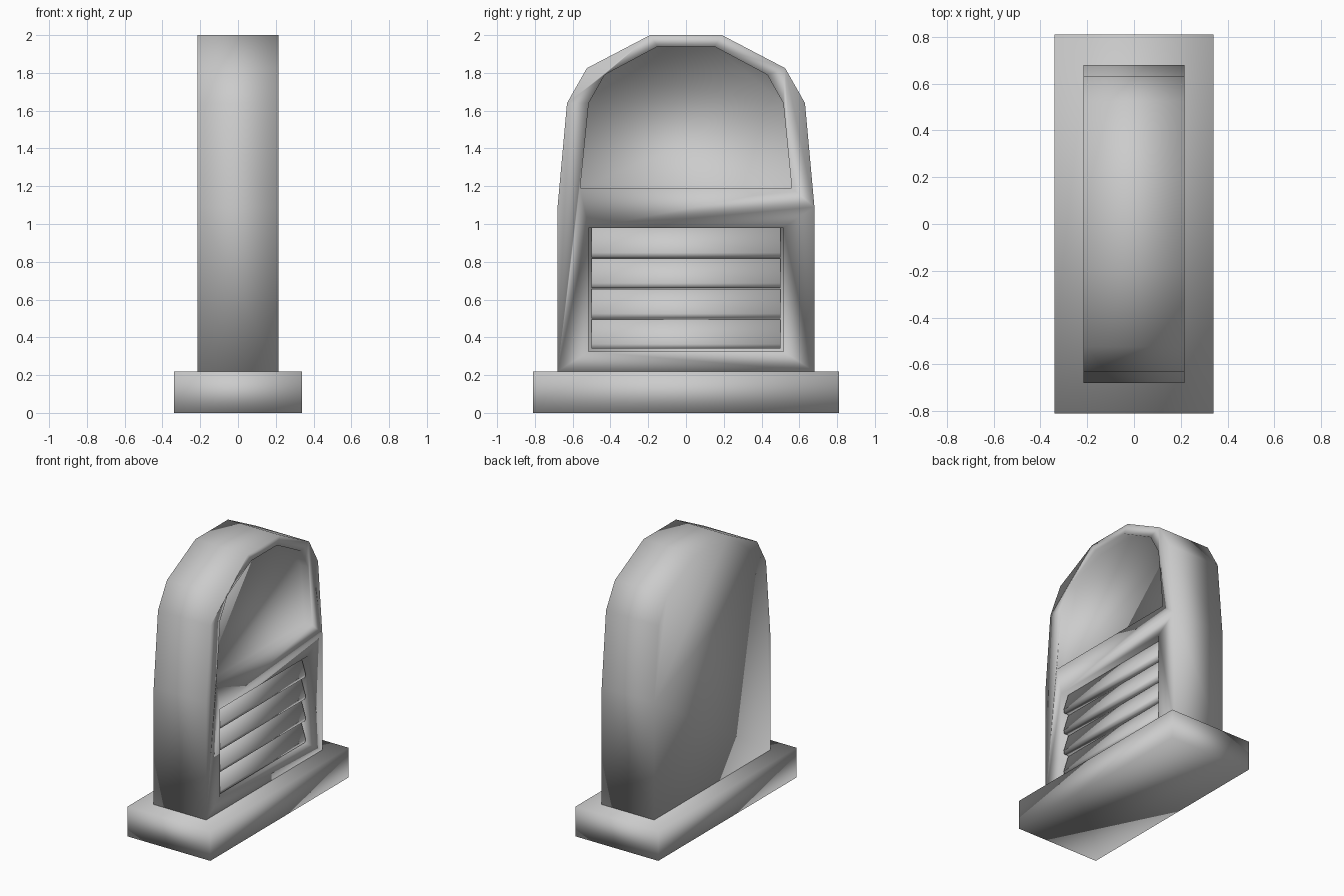
import bpy, bmesh

if "Cube" in bpy.data.objects:
    bpy.data.objects.remove(bpy.data.objects["Cube"])

FRONT = 0.215   # x of the detailed face
DEPTH = 0.06    # depth of both recesses


def prism(name, points, axis, lo, hi):
    """Extrude a closed 2D profile along x (points are y,z) or y (points are x,z)."""
    def place(a, b, t):
        return (t, a, b) if axis == 'x' else (a, t, b)
    bm = bmesh.new()
    face = bm.faces.new([bm.verts.new(place(a, b, lo)) for a, b in points])
    ext = bmesh.ops.extrude_face_region(bm, geom=[face])
    vec = place(0, 0, hi - lo)
    bmesh.ops.translate(bm, vec=vec,
                        verts=[v for v in ext['geom'] if isinstance(v, bmesh.types.BMVert)])
    bmesh.ops.recalc_face_normals(bm, faces=bm.faces)
    for f in bm.faces:
        f.smooth = True
    mesh = bpy.data.meshes.new(name)
    bm.to_mesh(mesh)
    bm.free()
    obj = bpy.data.objects.new(name, mesh)
    bpy.context.collection.objects.link(obj)
    return obj


def mirrored(half):
    """Complete a right-hand half profile with its mirror image."""
    return half + [(-a, b) for a, b in reversed(half)]


def recess(body, cutter):
    """Cut a pocket out of the body."""
    mod = body.modifiers.new(cutter.name, 'BOOLEAN')
    mod.operation = 'DIFFERENCE'
    mod.solver = 'EXACT'
    mod.object = cutter
    bpy.context.view_layer.objects.active = body
    bpy.ops.object.modifier_apply(modifier=mod.name)
    bpy.data.objects.remove(cutter)


# Plinth
prism('plinth', mirrored([(0.81, 0), (0.81, 0.22)]), 'x', -0.34, 0.34)

# Arched cabinet
cabinet = prism('cabinet', mirrored([(0.68, 0.22), (0.68, 1.09), (0.63, 1.64),
                                     (0.525, 1.825), (0.19, 2.0)]), 'x', -FRONT, FRONT)

# Arched upper window and lower grille opening
recess(cabinet, prism('window_cutter', mirrored([(0.56, 1.19), (0.515, 1.64), (0.43, 1.79),
                                                 (0.15, 1.94)]), 'x', FRONT - DEPTH, 0.4))
recess(cabinet, prism('grille_cutter', mirrored([(0.515, 0.325), (0.515, 0.98)]),
                      'x', FRONT - DEPTH, 0.4))

# Sloping louvre slats
back = FRONT - DEPTH - 0.005
for i in range(4):
    top = 0.978 - i * 0.161
    prism(f'louvre_slat_{i + 1}',
          [(back, top), (back + 0.015, top), (FRONT - 0.01, top - 0.13),
           (FRONT - 0.015, top - 0.155), (back, top - 0.155)], 'y', -0.5, 0.5)
